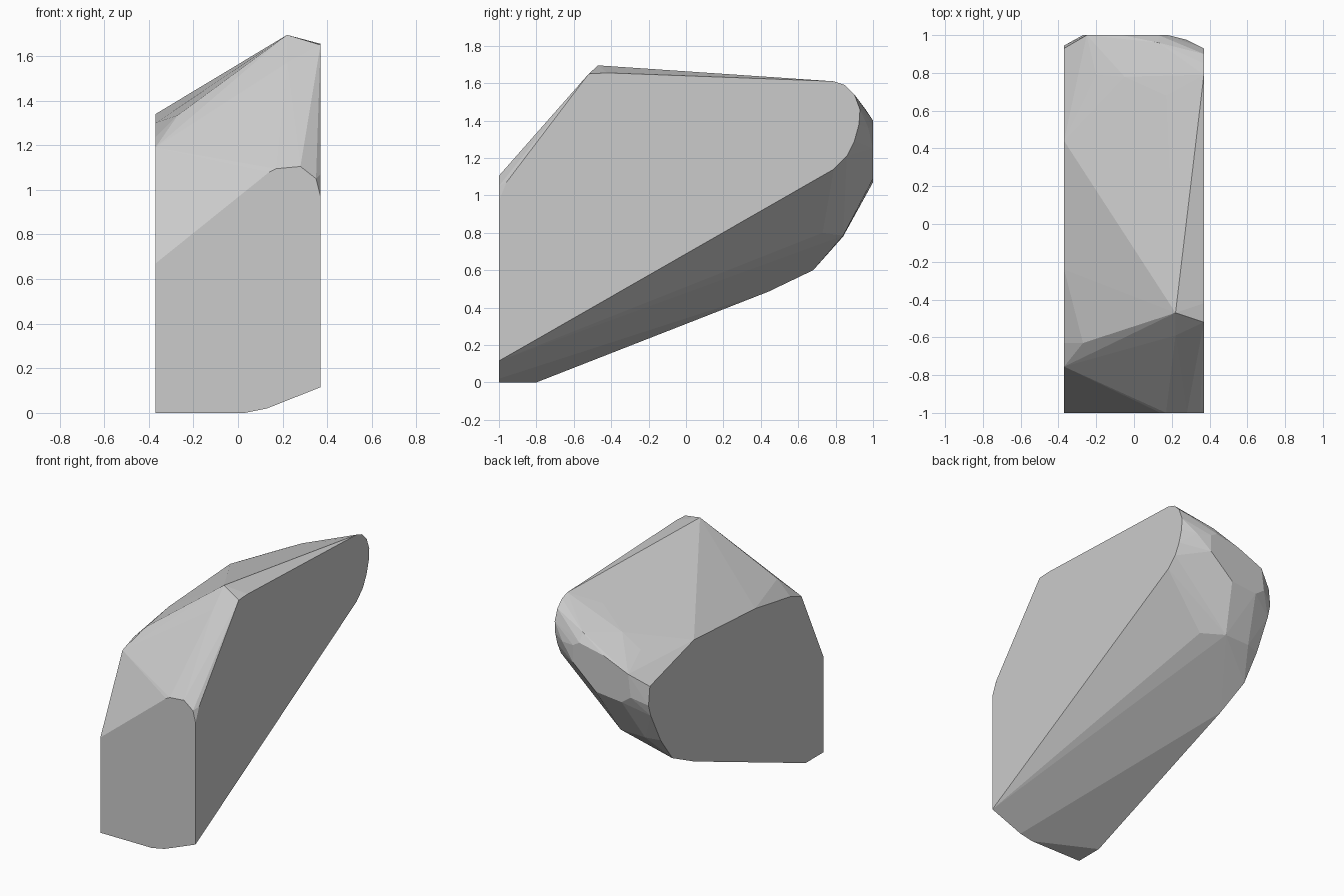
import bpy, bmesh

if "Cube" in bpy.data.objects:
    bpy.data.objects.remove(bpy.data.objects["Cube"])

HALF = 0.37  # half width of the slab

# flat cut sides of the stone, each a 2D outline
right_cut = [(-1, .115), (.79, 1.14), (.86, 1.21), (.90, 1.29), (.925, 1.38),
             (.93, 1.46), (.90, 1.54), (.85, 1.59), (.79, 1.61),
             (-.42, 1.655), (-.52, 1.65), (-.96, 1.07), (-1, .97)]       # y, z
left_cut = [(-1, 0), (-.8, 0), (.44, .485), (.68, .60), (.81, .775), (.92, .99),
            (.945, 1.07), (.93, 1.20), (.44, 1.34), (-.24, 1.30),
            (-.63, 1.235), (-.755, 1.19), (-1, .67)]                     # y, z
front_cut = [(.03, 0), (.13, .02), (.35, 1.05), (.28, 1.105),
             (.17, 1.095), (.14, 1.08)]                                  # x, z
back_facet = [(-.25, 1.28), (-.06, 1.36), (.13, 1.40), (.18, 1.37),
              (.18, 1.25), (0, 1.09), (-.2, 1.07), (-.27, 1.12)]         # x, z

# corners of the rough top, back and underside
rough = [(.22, -.47, 1.695), (-.27, -.63, 1.335), (.22, -.59, 1.57),
         (.17, .68, 1.545), (-.05, .78, 1.44), (-.20, .79, 1.36),
         (.13, .96, 1.46), (.28, .975, 1.36),
         (.05, .73, .80), (-.08, .84, .785), (-.27, .84, .78)]

points = [(HALF, y, z) for y, z in right_cut]
points += [(-HALF, y, z) for y, z in left_cut]
points += [(x, -1, z) for x, z in front_cut]
points += [(x, 1, z) for x, z in back_facet]
points += rough

# the stone is the convex hull of these corners
bm = bmesh.new()
for p in points:
    bm.verts.new(p)
bmesh.ops.convex_hull(bm, input=bm.verts[:])
loose = [v for v in bm.verts if not v.link_faces]
bmesh.ops.delete(bm, geom=loose, context='VERTS')
bmesh.ops.dissolve_limit(bm, angle_limit=0.01, verts=bm.verts[:], edges=bm.edges[:])
bmesh.ops.recalc_face_normals(bm, faces=bm.faces[:])

mesh = bpy.data.meshes.new("stone_fragment")
bm.to_mesh(mesh)
bm.free()
bpy.context.collection.objects.link(bpy.data.objects.new("stone_fragment", mesh))
